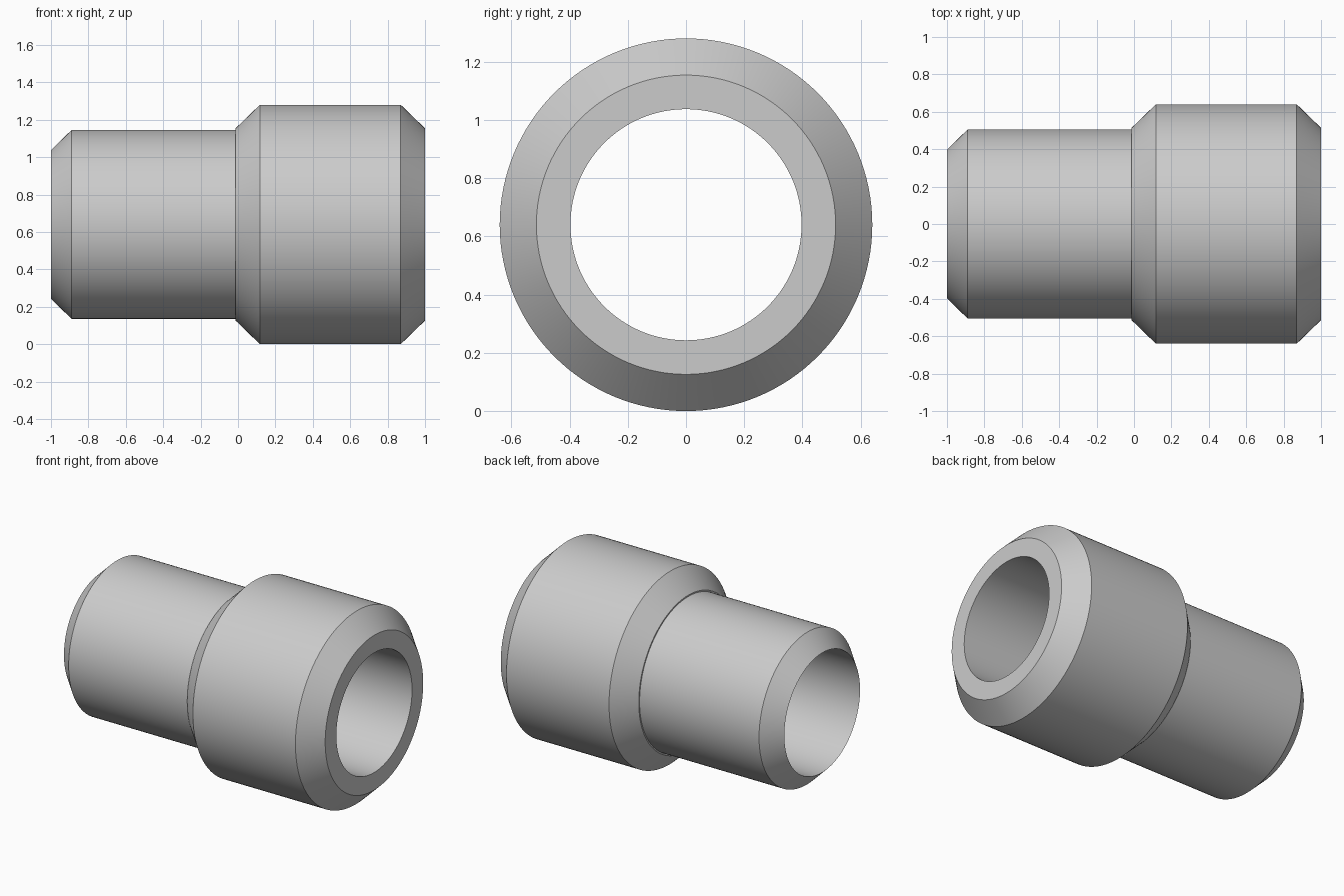
import bpy
import bmesh
import math
from mathutils import Vector

if "Cube" in bpy.data.objects:
    bpy.data.objects.remove(bpy.data.objects["Cube"], do_unlink=True)

SEGMENTS = 128
AXIS_HEIGHT = 0.64
BORE = 0.397

# Closed cross-section (x, radius): bevelled pipe, chamfered collar, straight bore
profile = [
    (-1.0, BORE), (-0.89, 0.505), (-0.013, 0.505), (-0.013, 0.514),
    (0.117, 0.64), (0.87, 0.64), (1.0, 0.514), (1.0, BORE),
]

# Plain grey metal
metal = bpy.data.materials.new("grey metal")
metal.use_nodes = True
grey = (0.6, 0.6, 0.6, 1.0)
metal.diffuse_color = grey
metal.node_tree.nodes["Principled BSDF"].inputs["Base Color"].default_value = grey


def revolve(name, points, material):
    """Turn a closed section about the x axis."""
    bm = bmesh.new()
    verts = [bm.verts.new((x, 0, r)) for x, r in points]
    edges = [bm.edges.new((v, verts[(i + 1) % len(verts)])) for i, v in enumerate(verts)]
    bmesh.ops.spin(bm, geom=verts + edges, cent=Vector(), axis=(1, 0, 0),
                   angle=math.tau, steps=SEGMENTS, use_merge=True)
    bmesh.ops.remove_doubles(bm, verts=bm.verts[:], dist=0.0001)
    bmesh.ops.recalc_face_normals(bm, faces=bm.faces[:])
    mesh = bpy.data.meshes.new(name)
    bm.to_mesh(mesh)
    bm.free()
    mesh.materials.append(material)
    obj = bpy.data.objects.new(name, mesh)
    bpy.context.collection.objects.link(obj)
    return obj


# Reducer fitting
fitting = revolve("stepped_pipe_fitting", profile, metal)
fitting.location.z = AXIS_HEIGHT
bpy.ops.object.select_all(action="DESELECT")
fitting.select_set(True)
bpy.context.view_layer.objects.active = fitting
bpy.ops.object.shade_smooth_by_angle(angle=math.radians(30))
